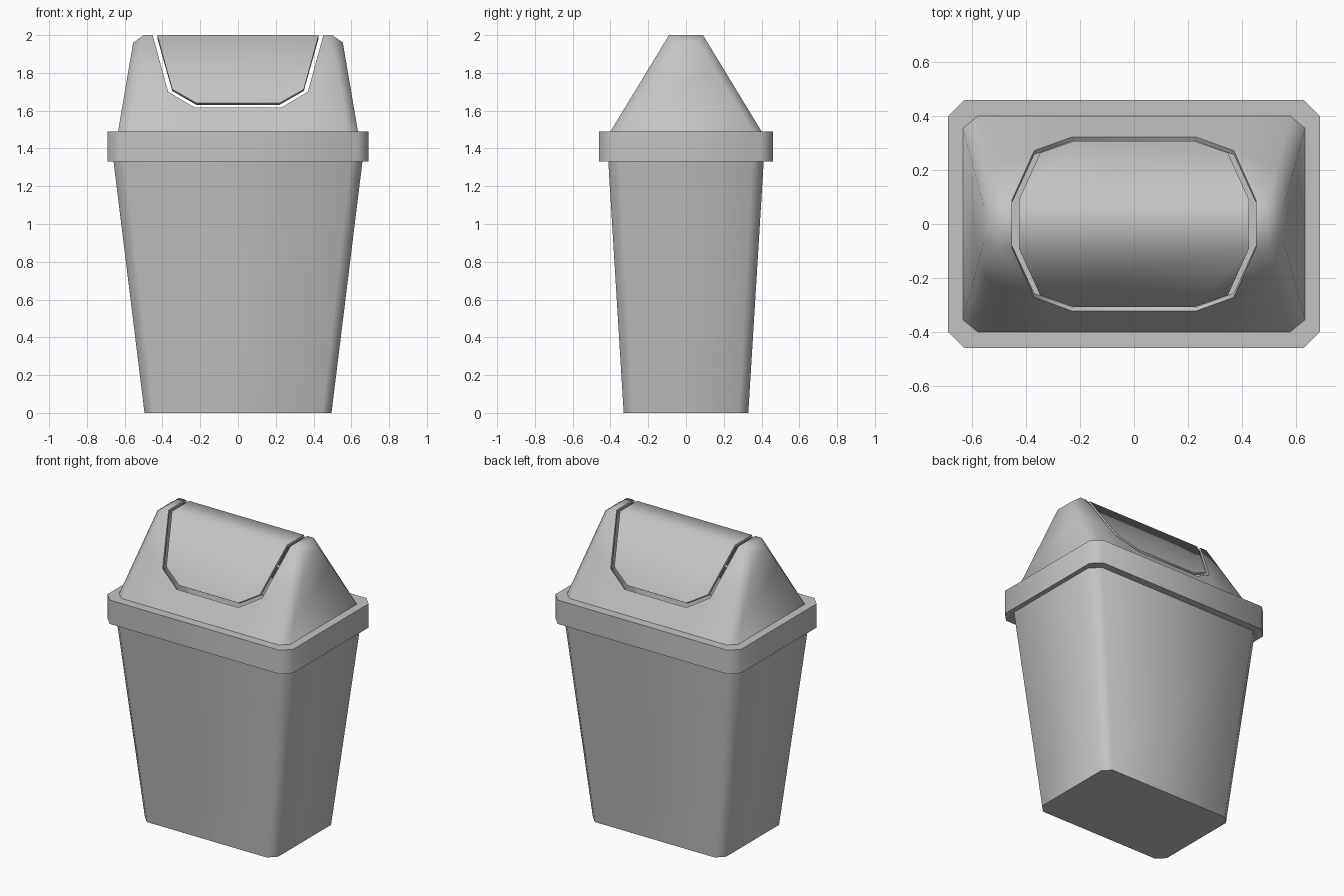
import bpy, bmesh, math
from mathutils import Vector

cube = bpy.data.objects.get("Cube")
if cube:
    bpy.data.objects.remove(cube)

grey = bpy.data.materials.new("grey plastic")
grey.use_nodes = True
colour = (0.55, 0.55, 0.55, 1)
grey.diffuse_color = colour
grey.node_tree.nodes["Principled BSDF"].inputs["Base Color"].default_value = colour


def octagon(x, y, z, cx, cy, z_end=None):
    """Rectangle with cut corners; the end points may sit at another height."""
    ze = z if z_end is None else z_end
    quarter = [(x, y - cy, ze), (x - cx, y, z)]
    half = quarter + [(-px, py, pz) for px, py, pz in reversed(quarter)]
    return half + [(-px, -py, pz) for px, py, pz in half]


def loft(rings, cap_first=False, cap_last=False, closed=False):
    bm = bmesh.new()
    loops = [[bm.verts.new(p) for p in ring] for ring in rings]
    pairs = list(zip(loops, loops[1:]))
    if closed:
        pairs.append((loops[-1], loops[0]))
    for low, high in pairs:
        for i in range(len(low)):
            j = (i + 1) % len(low)
            bm.faces.new((low[i], low[j], high[j], high[i]))
    if cap_first:
        bm.faces.new(loops[0][::-1])
    if cap_last:
        # ridge strip plus the two sloping ends
        t = loops[-1]
        bm.faces.new((t[1], t[2], t[5], t[6]))
        bm.faces.new((t[0], t[1], t[6], t[7]))
        bm.faces.new((t[2], t[3], t[4], t[5]))
    return bm


def finish(name, bm, thickness=0):
    mesh = bpy.data.meshes.new(name)
    bm.to_mesh(mesh)
    bm.free()
    mesh.materials.append(grey)
    obj = bpy.data.objects.new(name, mesh)
    bpy.context.collection.objects.link(obj)
    bpy.ops.object.select_all(action="DESELECT")
    obj.select_set(True)
    bpy.context.view_layer.objects.active = obj
    if thickness:
        shell = obj.modifiers.new("shell", "SOLIDIFY")
        shell.thickness = thickness
        shell.offset = -1
        bpy.ops.object.modifier_apply(modifier=shell.name)
    bpy.ops.object.shade_smooth_by_angle(angle=math.radians(62))


# Tapered bin, open at the top
finish("bin_body", loft([octagon(0.495, 0.33, 0, 0.05, 0.05),
                         octagon(0.66, 0.412, 1.34, 0.06, 0.06)], cap_first=True), 0.02)

# Rim collar
finish("rim", loft([octagon(0.635, 0.4, 1.33, 0.055, 0.045),
                    octagon(0.69, 0.46, 1.33, 0.06, 0.06),
                    octagon(0.69, 0.46, 1.49, 0.06, 0.06),
                    octagon(0.635, 0.4, 1.49, 0.055, 0.045)], closed=True))


def opening(points):
    """Half-planes (point, outward normal) bounding the flap outline."""
    planes = [(Vector((0, 0, points[0][1])), Vector((0, 0, -1)))]
    for (xa, za), (xb, zb) in zip(points, points[1:]):
        for s in (1, -1):
            planes.append((Vector((s * xa, 0, za)),
                           Vector((s * (zb - za), 0, xa - xb)).normalized()))
    return planes


def hood_part(name, planes, keep_inside):
    bm = loft([octagon(0.635, 0.4, 1.49, 0.055, 0.045),
               octagon(0.555, 0.09, 2, 0.055, 0.03, 1.96)], cap_last=True)
    for co, no in planes:
        bmesh.ops.bisect_plane(bm, geom=bm.verts[:] + bm.edges[:] + bm.faces[:],
                               plane_co=co, plane_no=no, dist=1e-5)
    drop = []
    for f in bm.faces:
        c = f.calc_center_median()
        inside = all((c - co).dot(no) < 0 for co, no in planes)
        if inside != keep_inside:
            drop.append(f)
    bmesh.ops.delete(bm, geom=drop, context="FACES")
    finish(name, bm, 0.018)


# Hood with its opening, and the swing flap set in it with a thin gap
hood_part("hood", opening([(0.23, 1.617), (0.37, 1.7), (0.452, 2)]), False)
hood_part("swing_flap", opening([(0.22, 1.64), (0.348, 1.713), (0.427, 2)]), True)
